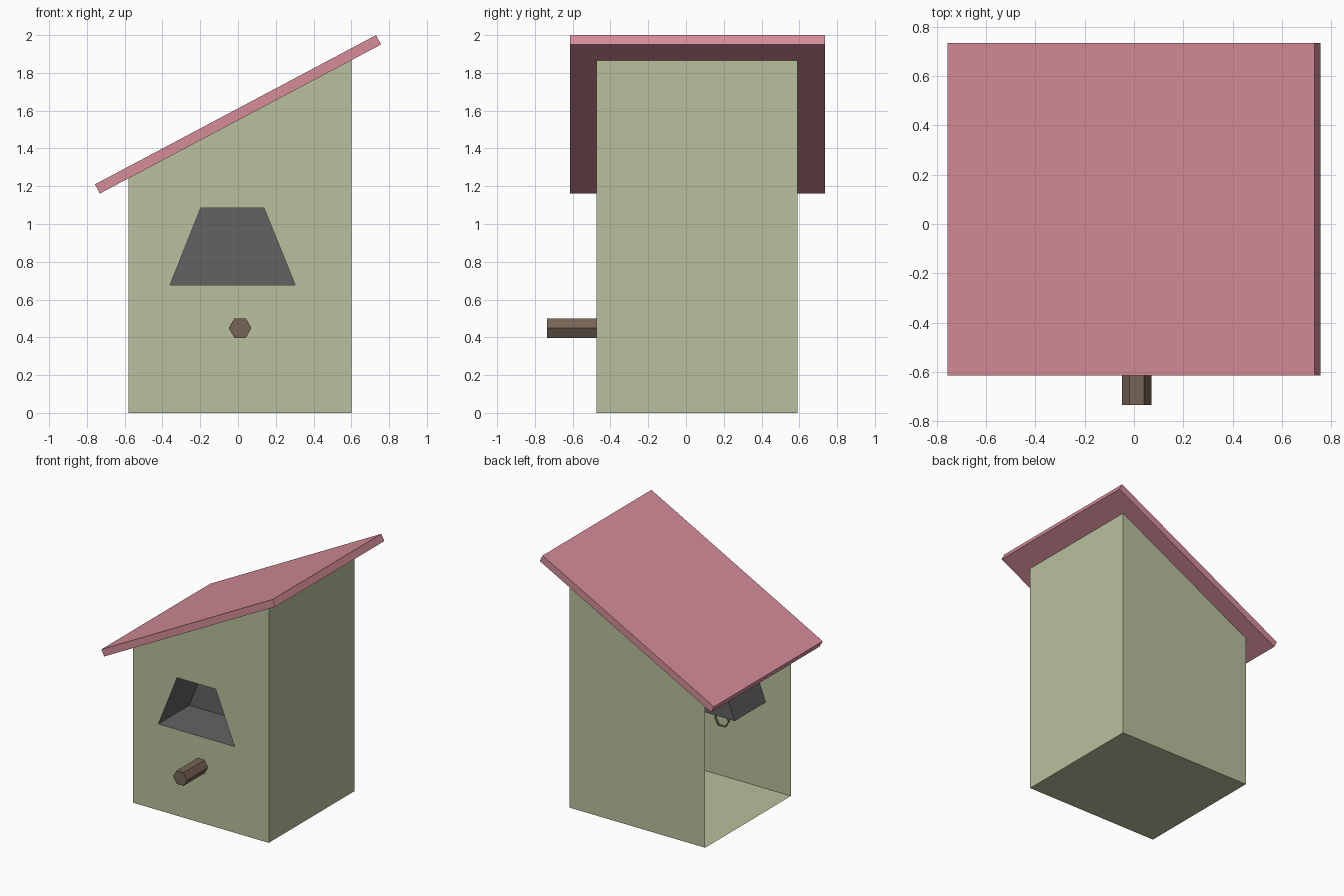
import bpy, bmesh, math

if "Cube" in bpy.data.objects:
    bpy.data.objects.remove(bpy.data.objects["Cube"])


def material(name, rgb):
    m = bpy.data.materials.new(name)
    lin = [((c / 255 + 0.055) / 1.055) ** 2.4 for c in rgb]
    m.diffuse_color = (*lin, 1)
    m.use_nodes = True
    m.node_tree.nodes["Principled BSDF"].inputs["Base Color"].default_value = m.diffuse_color
    return m


def make(name, verts, faces, mat):
    me = bpy.data.meshes.new(name)
    me.from_pydata(verts, [], faces)
    me.materials.append(mat)
    ob = bpy.data.objects.new(name, me)
    bpy.context.collection.objects.link(ob)
    return ob


def prism(name, profile, y0, y1, mat, front=True, back=True, inward=False):
    """Extrude an (x, z) profile (counter-clockwise from the front) along y."""
    n = len(profile)
    verts = [(x, y, z) for y in (y0, y1) for x, z in profile]
    faces = [(i, i + n, (i + 1) % n + n, (i + 1) % n) for i in range(n)]
    if front:
        faces.append(tuple(range(n)))
    if back:
        faces.append(tuple(reversed(range(n, 2 * n))))
    if inward:
        faces = [f[::-1] for f in faces]
    return make(name, verts, faces, mat)


green = material("sage green", (184, 192, 156))
pink = material("dusty pink", (213, 140, 153))
grey = material("dark grey", (100, 98, 100))
brown = material("brown", (118, 100, 86))

FRONT, BACK = -0.475, 0.59
wall = [(-0.58, 0), (0.6, 0), (0.6, 1.868), (-0.58, 1.242)]
hole = [(-0.36, 0.677), (0.303, 0.677), (0.138, 1.084), (-0.198, 1.084)]

# Thin-walled body: open on the left side and under the roof, front wall cut by the entrance
verts = [(x, FRONT, z) for x, z in wall + hole] + [(x, BACK, z) for x, z in wall]
ring = [(i, (i + 1) % 4, (i + 1) % 4 + 4, i + 4) for i in range(4)]
floor, right, back = (0, 8, 9, 1), (1, 9, 10, 2), (8, 11, 10, 9)
make("house_body", verts, ring + [floor, right, back], green)

# Entrance recess, open at the front
prism("entrance_recess", hole, FRONT, -0.09, grey, front=False, inward=True)

# Sloping roof board
prism("roof", [(-0.732, 1.161), (0.757, 1.95), (0.731, 2.0), (-0.757, 1.21)],
      -0.615, 0.735, pink)

# Six-sided perch, open at its inner end
hexagon = [(0.011 + 0.06 * math.cos(i * math.pi / 3), 0.449 + 0.06 * math.sin(i * math.pi / 3))
           for i in range(6)]
prism("perch", hexagon, -0.735, -0.455, brown, back=False)
